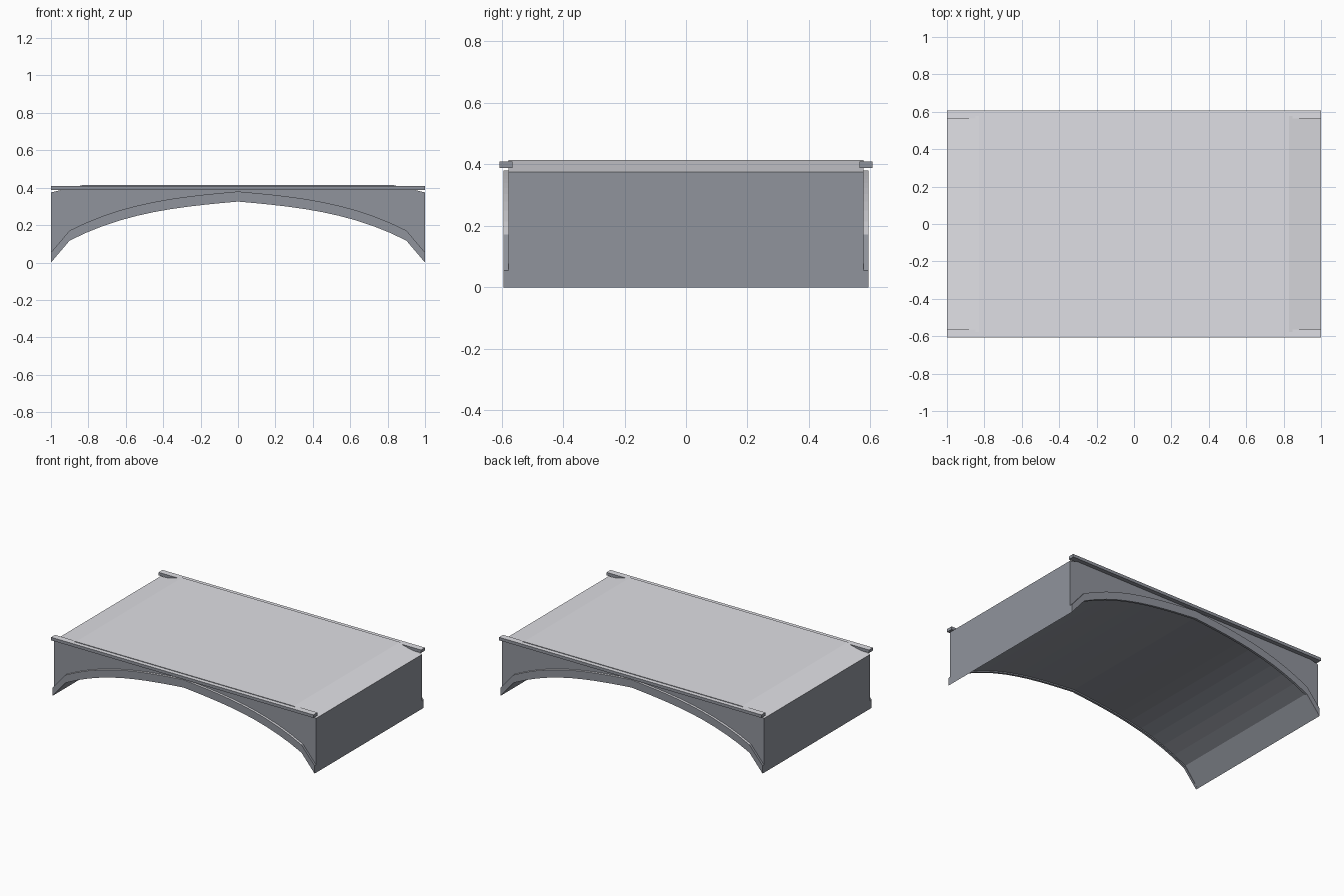
import bpy
import bmesh

cube = bpy.data.objects.get("Cube")
if cube:
    bpy.data.objects.remove(cube)


def make_material(name, colour):
    mat = bpy.data.materials.new(name)
    mat.use_nodes = True
    mat.diffuse_color = colour
    mat.node_tree.nodes["Principled BSDF"].inputs["Base Color"].default_value = colour
    return mat


wall_grey = make_material("slate grey wall", (0.28, 0.295, 0.335, 1))
top_grey = make_material("pale grey top", (0.74, 0.74, 0.78, 1))


def mirror_x(half):
    """Complete a profile that runs from the centre out to +x."""
    return [(-x, z) for x, z in reversed(half) if x > 0] + half


def prism(name, outline, y0, y1):
    """Extrude an x-z outline along y; upward faces get the pale colour."""
    bm = bmesh.new()
    face = bm.faces.new([bm.verts.new((x, y0, z)) for x, z in outline])
    ext = bmesh.ops.extrude_face_region(bm, geom=[face])
    moved = [v for v in ext["geom"] if isinstance(v, bmesh.types.BMVert)]
    bmesh.ops.translate(bm, verts=moved, vec=(0, y1 - y0, 0))
    bmesh.ops.recalc_face_normals(bm, faces=bm.faces)
    ngons = [f for f in bm.faces if len(f.verts) > 4]
    bmesh.ops.triangulate(bm, faces=ngons)
    bm.normal_update()
    for f in bm.faces:
        f.material_index = 1 if f.normal.z > 0.75 else 0
    mesh = bpy.data.meshes.new(name)
    bm.to_mesh(mesh)
    bm.free()
    mesh.materials.append(wall_grey)
    mesh.materials.append(top_grey)
    obj = bpy.data.objects.new(name, mesh)
    bpy.context.collection.objects.link(obj)
    return obj


# Shallow arch with a slight point at the crown and splayed feet
STEPS = 10
xs = [0.9 * i / STEPS for i in range(STEPS + 1)]


def arch_curve(lift):
    curve = [(x, 0.326 + lift - 0.09 * x - 0.175 * x ** 3) for x in xs]
    return mirror_x(curve + [(1, 0)])


# Level deck with a straight ramp at both ends
deck = mirror_x([(0, 0.414), (0.83, 0.414), (1, 0.375)])

# Body, its soffit set slightly above the arch rings
HALF_WIDTH = 0.578
prism("bridge_body", arch_curve(0.009) + deck[::-1], -HALF_WIDTH, HALF_WIDTH)

# Raised arch ring and edge coping on each face
arch = arch_curve(0)
ring = arch + [(x, z + 0.054) for x, z in reversed(arch)]
coping = [(-1, 0.389), (1, 0.389), (1, 0.41), (-1, 0.41)]
for side, s in (("front", -1), ("back", 1)):
    prism(side + "_arch_ring", ring, s * HALF_WIDTH, s * 0.594)
    prism(side + "_coping", coping, s * 0.564, s * 0.607)
